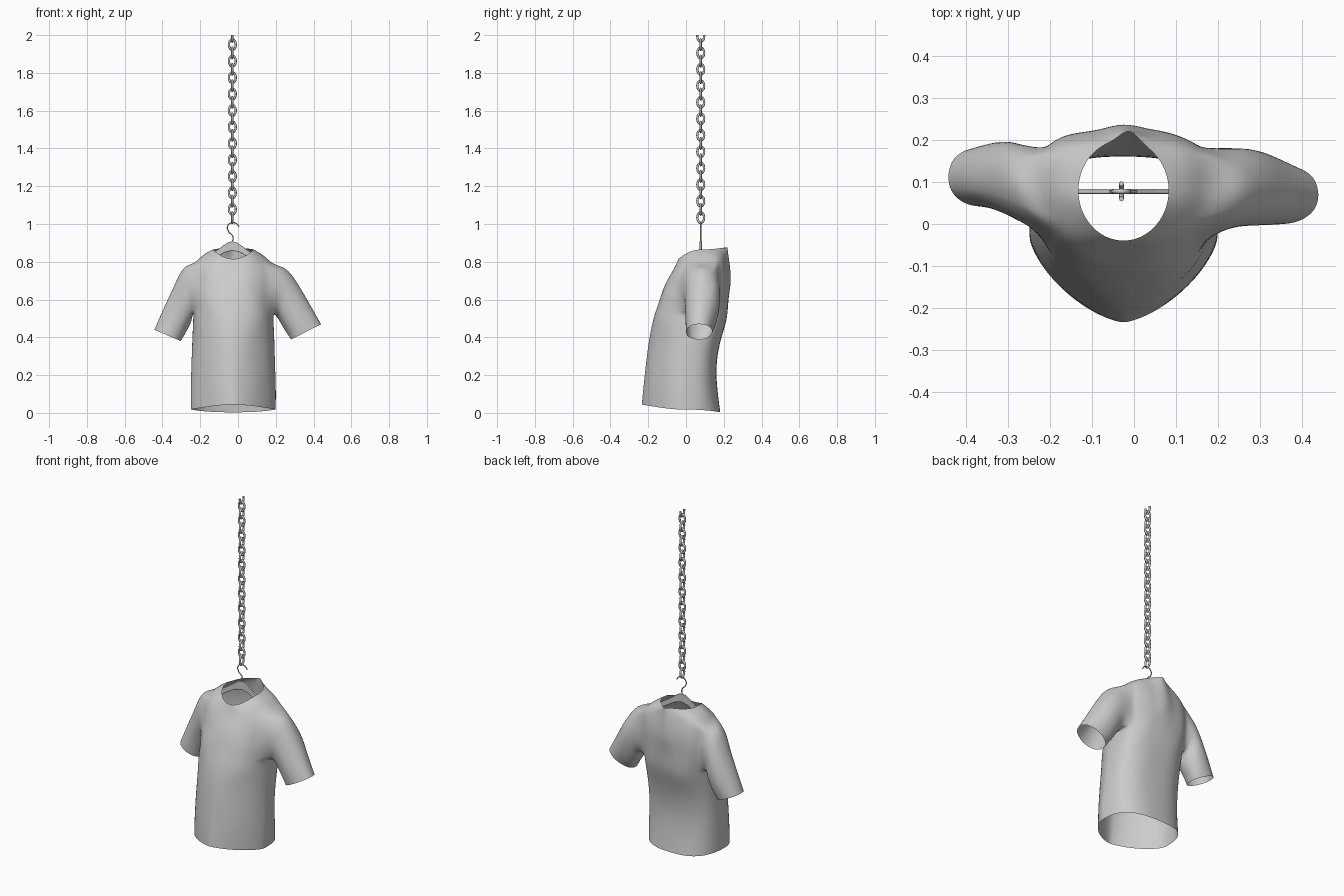
import bpy, bmesh, math
from mathutils import Vector, noise

if "Cube" in bpy.data.objects:
    bpy.data.objects.remove(bpy.data.objects["Cube"])

CX, CY = -0.025, 0.078      # shirt axis x, chain plane y
N = 40                      # columns round the body


def add_mesh(name, bm, subsurf=0):
    me = bpy.data.meshes.new(name)
    bm.to_mesh(me)
    bm.free()
    ob = bpy.data.objects.new(name, me)
    bpy.context.collection.objects.link(ob)
    for p in me.polygons:
        p.use_smooth = subsurf > 0
    if subsurf:
        m = ob.modifiers.new("smooth", 'SUBSURF')
        m.levels = m.render_levels = subsurf
    return ob


def add_wire(name, pts, radius, cyclic=False, smooth=False):
    cu = bpy.data.curves.new(name, 'CURVE')
    cu.dimensions = '3D'
    cu.bevel_depth, cu.bevel_resolution = radius, 2
    cu.use_fill_caps = not cyclic
    if smooth:
        sp = cu.splines.new('BEZIER')
        sp.bezier_points.add(len(pts) - 1)
        for b, p in zip(sp.bezier_points, pts):
            b.co = p
            b.handle_left_type = b.handle_right_type = 'AUTO'
    else:
        sp = cu.splines.new('POLY')
        sp.points.add(len(pts) - 1)
        for b, p in zip(sp.points, pts):
            b.co = (*p, 1)
    sp.use_cyclic_u = cyclic
    sp.use_smooth = True
    ob = bpy.data.objects.new(name, cu)
    bpy.context.collection.objects.link(ob)
    return ob


# Shirt body rings, hem to neck:
# half width, y front, y back, y side, z front, z side, z back, front roundness
RINGS = [
    (.225, -.235, .182, -.03, .045, .018, .003, 1.5),
    (.225, -.225, .165, -.02, .15, .13, .12, 1.6),
    (.222, -.210, .157, .00, .28, .26, .25, 1.7),
    (.218, -.195, .180, .02, .40, .38, .38, 1.8),
    (.215, -.175, .212, .04, .50, .48, .48, 2.0),
    (.212, -.160, .224, .06, .55, .53, .55, 2.1),
    (.218, -.140, .228, .075, .61, .60, .62, 2.2),
    (.222, -.115, .226, .085, .67, .67, .69, 2.2),
    (.220, -.090, .220, .09, .72, .735, .75, 2.2),
    (.205, -.068, .215, .09, .765, .79, .80, 2.2),
    (.165, -.055, .208, .09, .79, .835, .84, 2.1),
    (.108, -.040, .200, .08, .815, .865, .875, 2.0),
]
LOW, HIGH, HALF = 5, 9, 4   # armhole rows and half width in columns


def power(v, p):
    return math.copysign(abs(v) ** (2 / p), v)


bm = bmesh.new()
grid = []
for k, (hw, yf, yb, ym, zf, zs, zb, pf) in enumerate(RINGS):
    row = []
    for i in range(N):
        t = 2 * math.pi * i / N
        c, s = math.cos(t), math.sin(t)
        back = s > 0
        p = (2.0 if k == len(RINGS) - 1 else 2.7) if back else pf
        x = CX + hw * power(c, p)
        y = ym + ((yb - ym) if back else (ym - yf)) * power(s, p)
        z = zs + ((zb if back else zf) - zs) * s * s
        if back and k > 6:                       # pinched fold at back of neck
            y += 0.025 * math.exp(-((x + .012) / .025) ** 2)
        row.append(bm.verts.new((x, y, z)))
    grid.append(row)

for k in range(len(RINGS) - 1):
    for i in range(N):
        off = [min((i - a) % N, (i + 1 - a) % N) for a in (HALF, N // 2 + HALF)]
        in_arm = any((i - (a - HALF)) % N < 2 * HALF for a in (0, N // 2))
        if in_arm and LOW <= k < HIGH:
            continue                             # armhole
        j = (i + 1) % N
        bm.faces.new((grid[k][i], grid[k][j], grid[k + 1][j], grid[k + 1][i]))

# Sleeves: (top x, top z, bottom x, bottom z, centre y, half depth) per ring
SLEEVES = {
    1: [(.250, .773, .203, .505, .085, .103), (.290, .725, .218, .483, .088, .100),
        (.330, .660, .235, .455, .088, .094), (.385, .568, .258, .420, .080, .085),
        (.440, .470, .280, .388, .070, .073)],
    -1: [(.278, .780, .240, .510, .095, .100), (.308, .735, .248, .483, .102, .096),
         (.340, .670, .260, .455, .110, .090), (.392, .556, .282, .417, .115, .082),
         (.443, .440, .302, .380, .112, .073)],
}
for side, rings in SLEEVES.items():
    a = 0 if side > 0 else N // 2
    col = lambda o: (a + o) % N
    loop = [grid[LOW][col(o)] for o in range(-HALF, HALF)]
    loop += [grid[r][col(HALF)] for r in range(LOW, HIGH)]
    loop += [grid[HIGH][col(o)] for o in range(HALF, -HALF, -1)]
    loop += [grid[r][col(-HALF)] for r in range(HIGH, LOW, -1)]
    cen = sum((v.co for v in loop), Vector()) / len(loop)
    hy = max(abs(v.co.y - cen.y) for v in loop)
    hz = max(abs(v.co.z - cen.z) for v in loop)
    phi = [math.atan2((v.co.z - cen.z) / hz, (v.co.y - cen.y) / hy) for v in loop]
    prev = loop
    for tx, tz, bx, bz, yc, hd in rings:
        mid = Vector((side * (tx + bx) / 2, yc, (tz + bz) / 2))
        up = Vector((side * (tx - bx) / 2, 0, (tz - bz) / 2))
        ring = [bm.verts.new(mid + up * math.sin(f) + Vector((0, hd * math.cos(f), 0)))
                for f in phi]
        for i in range(len(ring)):
            j = (i + 1) % len(ring)
            bm.faces.new((prev[i], prev[j], ring[j], ring[i]))
        prev = ring

bmesh.ops.delete(bm, geom=[v for v in bm.verts if not v.link_faces], context='VERTS')
bmesh.ops.recalc_face_normals(bm, faces=bm.faces[:])
# Soft cloth wrinkles, away from the hems
bm.normal_update()
for v in bm.verts:
    if not v.is_boundary:
        amp = 0.008 if v.co.z > 0.45 else 0.004
        v.co += v.normal * amp * noise.noise(v.co * 11)
add_mesh("shirt", bm, 2)

# Hanger: arched bar inside the shoulders
HX = -0.03
bm = bmesh.new()
top = [(0, .908), (.02, .904), (.045, .888), (.08, .862), (.14, .825), (.185, .785)]
low = [(.18, .765), (.13, .795), (.08, .828), (.04, .85), (0, .86)]
half = top + low
outline = half + [(-x, z) for x, z in reversed(half[1:-1])]
face = bm.faces.new([bm.verts.new((HX + x, CY - .006, z)) for x, z in outline])
ext = bmesh.ops.extrude_face_region(bm, geom=[face])
bmesh.ops.translate(bm, vec=(0, .012, 0),
                    verts=[g for g in ext["geom"] if isinstance(g, bmesh.types.BMVert)])
bmesh.ops.recalc_face_normals(bm, faces=bm.faces[:])
hanger = add_mesh("hanger", bm)
bev = hanger.modifiers.new("round", 'BEVEL')
bev.width, bev.segments = .003, 2

# Hanger hook
hook = [(-.03, .90), (-.028, .935), (-.05, .96), (-.056, .985), (-.036, 1.006),
        (-.008, 1.002), (.006, .985)]
add_wire("hook", [(x, CY, z) for x, z in hook], .003, smooth=True)

# Chain: alternating oval links, the top one cut at z = 2
PITCH, RX, RZ, WIRE = .0436, .018, .028, .006
for n in range(23):
    zc = 1.034 + PITCH * n
    last = n == 22
    pts = []
    for i in range(13 if last else 24):
        t = math.pi + math.pi * i / 12
        d, z = RX * math.cos(t), zc + RZ * math.sin(t)
        pts.append((HX, CY + d, z) if n % 2 == 0 else (HX + d, CY, z))
    if last:
        pts = [(*pts[0][:2], 2.0)] + pts + [(*pts[-1][:2], 2.0)]
    add_wire("chain_link", pts, WIRE, cyclic=not last)
